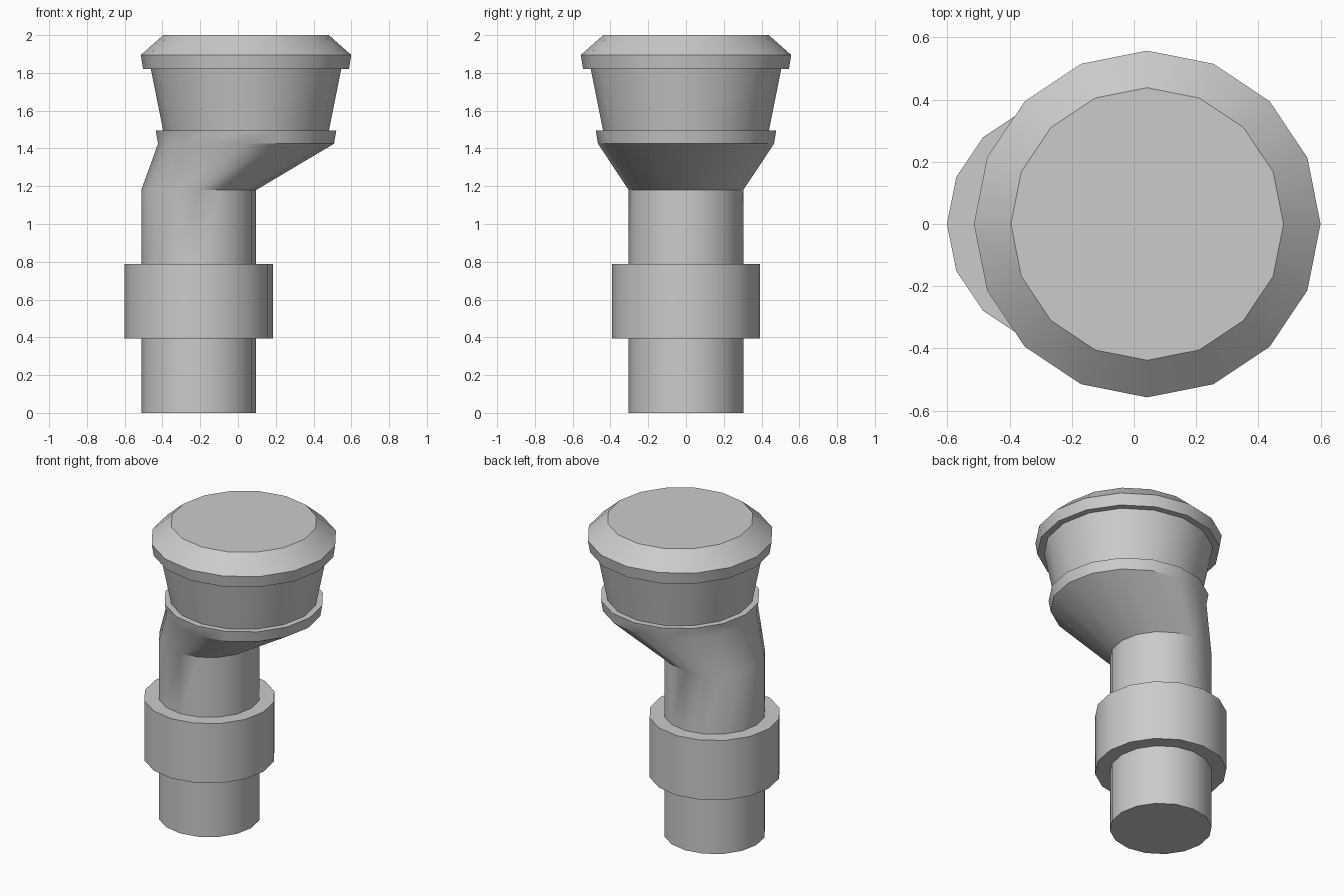
import bpy, bmesh
from math import sin, cos, pi, radians

if "Cube" in bpy.data.objects:
    bpy.data.objects.remove(bpy.data.objects["Cube"])

SIDES = 16
PIPE_X, HEAD_X = -0.208, 0.0425   # axes of the lower pipe and the offset head


def loft(name, rings):
    """Closed skin through horizontal rings given as (centre x, radius, z)."""
    bm = bmesh.new()
    loops = []
    for cx, r, z in rings:
        loops.append([bm.verts.new((cx + r * cos(2 * pi * i / SIDES),
                                    r * sin(2 * pi * i / SIDES), z))
                      for i in range(SIDES)])
    for a, b in zip(loops, loops[1:]):
        for i in range(SIDES):
            j = (i + 1) % SIDES
            bm.faces.new((a[i], a[j], b[j], b[i]))
    bm.faces.new(loops[0][::-1])
    bm.faces.new(loops[-1])
    bmesh.ops.recalc_face_normals(bm, faces=bm.faces)
    mesh = bpy.data.meshes.new(name)
    bm.to_mesh(mesh)
    bm.free()
    obj = bpy.data.objects.new(name, mesh)
    bpy.context.collection.objects.link(obj)
    bpy.context.view_layer.objects.active = obj
    obj.select_set(True)
    bpy.ops.object.shade_smooth_by_angle(angle=radians(30))
    obj.select_set(False)
    return obj


# Lower pipe with its thick collar
pipe = [(0.304, 0), (0.304, 0.395), (0.393, 0.395), (0.393, 0.787),
        (0.304, 0.787), (0.304, 1.18)]

# Flared head: lower band, tapered drum, upper band and bevelled cap
head = [(0.466, 1.425), (0.478, 1.495), (0.439, 1.495), (0.504, 1.82),
        (0.545, 1.82), (0.557, 1.895), (0.438, 2.0)]

# The slanted transition is the span between the two profiles
loft("offset_pipe_with_head",
     [(PIPE_X, r, z) for r, z in pipe] + [(HEAD_X, r, z) for r, z in head])
